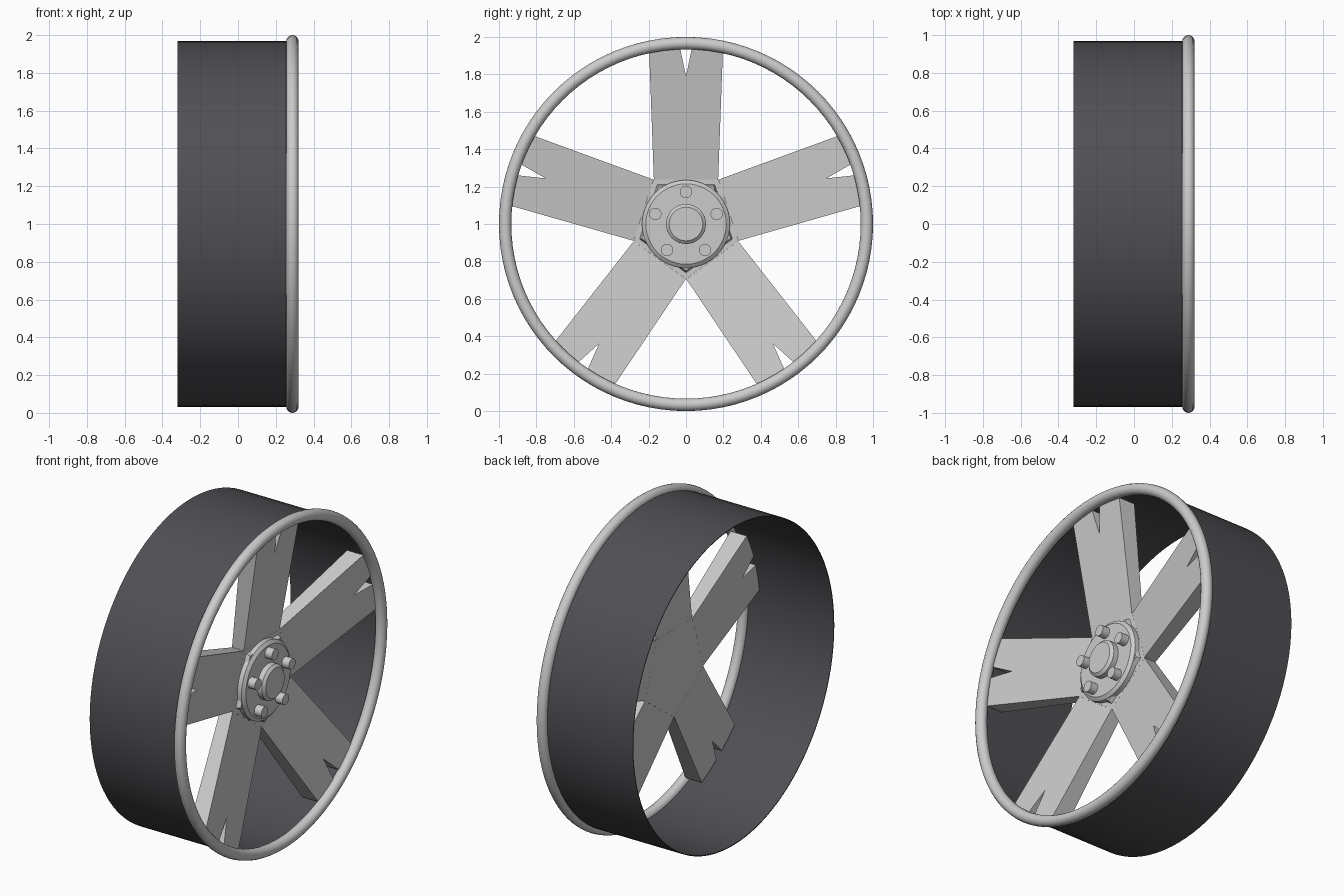
import bpy, bmesh, math
from mathutils import Vector

if "Cube" in bpy.data.objects:
    bpy.data.objects.remove(bpy.data.objects["Cube"])


def material(name, rgb):
    m = bpy.data.materials.new(name)
    m.use_nodes = True
    m.diffuse_color = (*rgb, 1)
    bsdf = m.node_tree.nodes["Principled BSDF"]
    bsdf.inputs["Base Color"].default_value = (*rgb, 1)
    return m


silver = material("silver_metal", (0.6, 0.6, 0.6))
dark = material("dark_barrel", (0.08, 0.08, 0.09))


def finish(name, bm, mat, smooth=True):
    bmesh.ops.remove_doubles(bm, verts=bm.verts, dist=0.0001)
    bmesh.ops.recalc_face_normals(bm, faces=bm.faces)
    me = bpy.data.meshes.new(name)
    bm.to_mesh(me)
    bm.free()
    me.materials.append(mat)
    ob = bpy.data.objects.new(name, me)
    ob.location.z = 1
    bpy.context.collection.objects.link(ob)
    bpy.ops.object.select_all(action='DESELECT')
    ob.select_set(True)
    bpy.context.view_layer.objects.active = ob
    if smooth:
        bpy.ops.object.shade_smooth_by_angle(angle=math.radians(35))
    return ob


def radial(x, along, across, angle):
    """Point at a distance along and across a radius of the wheel."""
    c, s = math.cos(angle), math.sin(angle)
    return Vector((x, along * c + across * s, along * s - across * c))


def lathe(name, profile, segments, mat, start=0.0, offset=(0, 0, 0), smooth=True):
    """Revolve (x, radius) points round the axle."""
    bm = bmesh.new()
    verts = [bm.verts.new(radial(x, r, 0, start)) for x, r in profile]
    edges = [bm.edges.new(p) for p in zip(verts, verts[1:])]
    bmesh.ops.spin(bm, geom=verts + edges, cent=(0, 0, 0), axis=(1, 0, 0),
                   angle=math.tau, steps=segments)
    bmesh.ops.translate(bm, verts=bm.verts, vec=offset)
    return finish(name, bm, mat, smooth)


# Barrel: thin tube open at both ends
lathe("barrel", [(-0.32, 0.968), (0.285, 0.968), (0.285, 0.963),
                 (-0.32, 0.963), (-0.32, 0.968)], 96, dark)

# Rounded outer lip
ring = [math.tau * i / 16 for i in range(17)]
lathe("rim_lip", [(0.288 + 0.033 * math.cos(t), 0.967 + 0.033 * math.sin(t))
                  for t in ring], 96, silver)

# Five-sided core where the spokes meet, and the hub stacked on it
up = math.pi / 2
corner = up + math.pi / 5
lathe("spoke_core", [(0.08, 0), (0.08, 0.295), (0.16, 0.295), (0.16, 0)],
      5, silver, corner, smooth=False)
lathe("hub_base", [(0.15, 0), (0.15, 0.265), (0.185, 0.25), (0.185, 0)],
      5, silver, corner, smooth=False)
lathe("hub_plate", [(0.15, 0), (0.15, 0.235), (0.188, 0.235), (0.203, 0.215),
                    (0.203, 0)], 48, silver)
lathe("centre_cap", [(0.19, 0), (0.19, 0.107), (0.235, 0.107), (0.25, 0.09),
                     (0.25, 0)], 32, silver)

# Spoke outline: widening bar, rounded end, V notch in the tip
root, tip, notch = 0.239, 0.943, 0.79
half = [(root, 0.172)]
for w in (0.197, 0.12, 0.032):
    half.append((math.sqrt(tip ** 2 - w ** 2), w))
outline = half + [(notch, 0)] + [(a, -w) for a, w in reversed(half)]


def spoke(index, angle):
    bm = bmesh.new()
    sides = []
    for x_root, x_tip in ((0.16, 0.275), (0.08, 0.165)):
        slope = (x_tip - x_root) / (tip - root)
        sides.append([bm.verts.new(radial(x_root + slope * (a - root), a, w, angle))
                      for a, w in outline])
    front, back = sides
    bm.faces.new(front)
    bm.faces.new(back[::-1])
    for i in range(len(front)):
        j = (i + 1) % len(front)
        bm.faces.new((front[j], front[i], back[i], back[j]))
    finish(f"spoke_{index}", bm, silver, smooth=False)


# Spokes, each with one wheel bolt in line on the hub
for i in range(5):
    a = up + i * math.tau / 5
    spoke(i + 1, a)
    lathe(f"wheel_bolt_{i + 1}", [(0.19, 0), (0.19, 0.033), (0.25, 0.033), (0.25, 0)],
          16, silver, offset=radial(0, 0.172, 0, a))
